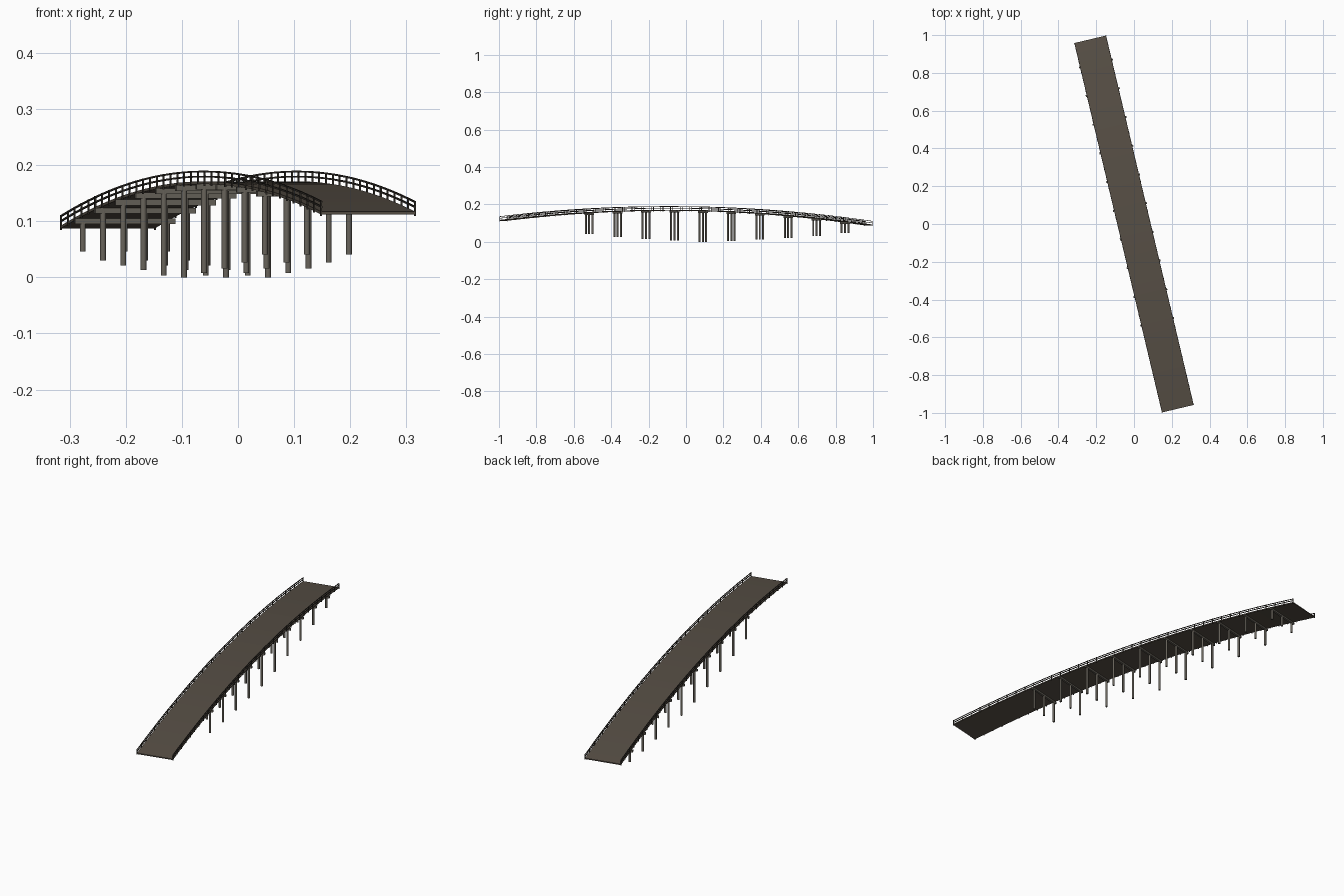
import bpy, bmesh, math
from mathutils import Matrix, Vector

if "Cube" in bpy.data.objects:
    bpy.data.objects.remove(bpy.data.objects["Cube"])

HALF_LEN, HALF_WID = 1.005, 0.086
SEGMENTS = 38
TURN = Matrix.Rotation(math.radians(13.35), 4, 'Z')


def material(name, colour):
    m = bpy.data.materials.new(name)
    m.use_nodes = True
    m.diffuse_color = (*colour, 1)
    m.node_tree.nodes["Principled BSDF"].inputs["Base Color"].default_value = (*colour, 1)
    return m


DECK = material("weathered brown planks", (0.095, 0.078, 0.06))
RAIL = material("dark brown timber", (0.04, 0.034, 0.027))
PILE = material("grey timber", (0.14, 0.127, 0.105))


def arch(s):
    """Height of the walking surface at distance s along the bridge."""
    return 0.171 - 0.0653 * (s + 0.095) ** 2


def finish(name, bm, mat):
    bmesh.ops.recalc_face_normals(bm, faces=bm.faces)
    bm.transform(TURN)
    mesh = bpy.data.meshes.new(name)
    bm.to_mesh(mesh)
    bm.free()
    mesh.materials.append(mat)
    ob = bpy.data.objects.new(name, mesh)
    bpy.context.collection.objects.link(ob)
    return ob


def add_box(bm, centre, size):
    bmesh.ops.create_cube(bm, size=1, matrix=Matrix.Translation(centre)
                          @ Matrix.Diagonal((*size, 1)))


def arched_bar(name, mat, x0, x1, low, high):
    """Rectangular section swept along the arch, offset from the deck top."""
    bm = bmesh.new()
    rings = []
    for i in range(SEGMENTS + 1):
        s = HALF_LEN * (2 * i / SEGMENTS - 1)
        z = arch(s)
        rings.append([bm.verts.new((x, s, z + h)) for x, h in
                      ((x0, low), (x1, low), (x1, high), (x0, high))])
    for a, b in zip(rings, rings[1:]):
        for k in range(4):
            n = (k + 1) % 4
            bm.faces.new((a[k], a[n], b[n], b[k]))
    bm.faces.new(rings[0])
    bm.faces.new(rings[-1])
    return finish(name, bm, mat)


# Deck
arched_bar("deck", DECK, -HALF_WID, HALF_WID, -0.005, 0)

# Railings: two bars and regular posts on each side
for side, sign in (("right", -1), ("left", 1)):
    x = sign * (HALF_WID - 0.001)
    for bar, h in (("top", 0.0175), ("middle", 0.0085)):
        arched_bar(f"{side}_{bar}_rail", RAIL, x - 0.0015, x + 0.0015, h - 0.0015, h + 0.0015)
    bm = bmesh.new()
    for i in range(SEGMENTS + 1):
        s = (HALF_LEN - 0.0015) * (2 * i / SEGMENTS - 1)
        add_box(bm, (x + sign * 0.001, s, arch(s) + 0.0055), (0.003, 0.003, 0.027))
    finish(f"{side}_rail_posts", bm, RAIL)

# Supports: cross beam on three round piles
FEET = (0.041, 0.026, 0.016, 0.008, 0, 0.003, 0.013, 0.021, 0.03, 0.046)
piles, caps = bmesh.new(), bmesh.new()
for i, foot in enumerate(FEET):
    s = -0.532 + 0.1562 * i
    top = arch(s) - 0.0045
    add_box(caps, (0, s, top - 0.005), (0.184, 0.01, 0.01))
    for x in (-0.077, 0, 0.077):
        height = top - 0.005 - foot
        bmesh.ops.create_cone(piles, cap_ends=True, segments=12, radius1=0.0054,
                              radius2=0.0054, depth=height,
                              matrix=Matrix.Translation((x, s, foot + height / 2)))
finish("cross_beams", caps, PILE)
ob = finish("piles", piles, PILE)
bpy.context.view_layer.objects.active = ob
ob.select_set(True)
bpy.ops.object.shade_smooth_by_angle(angle=math.radians(40))
